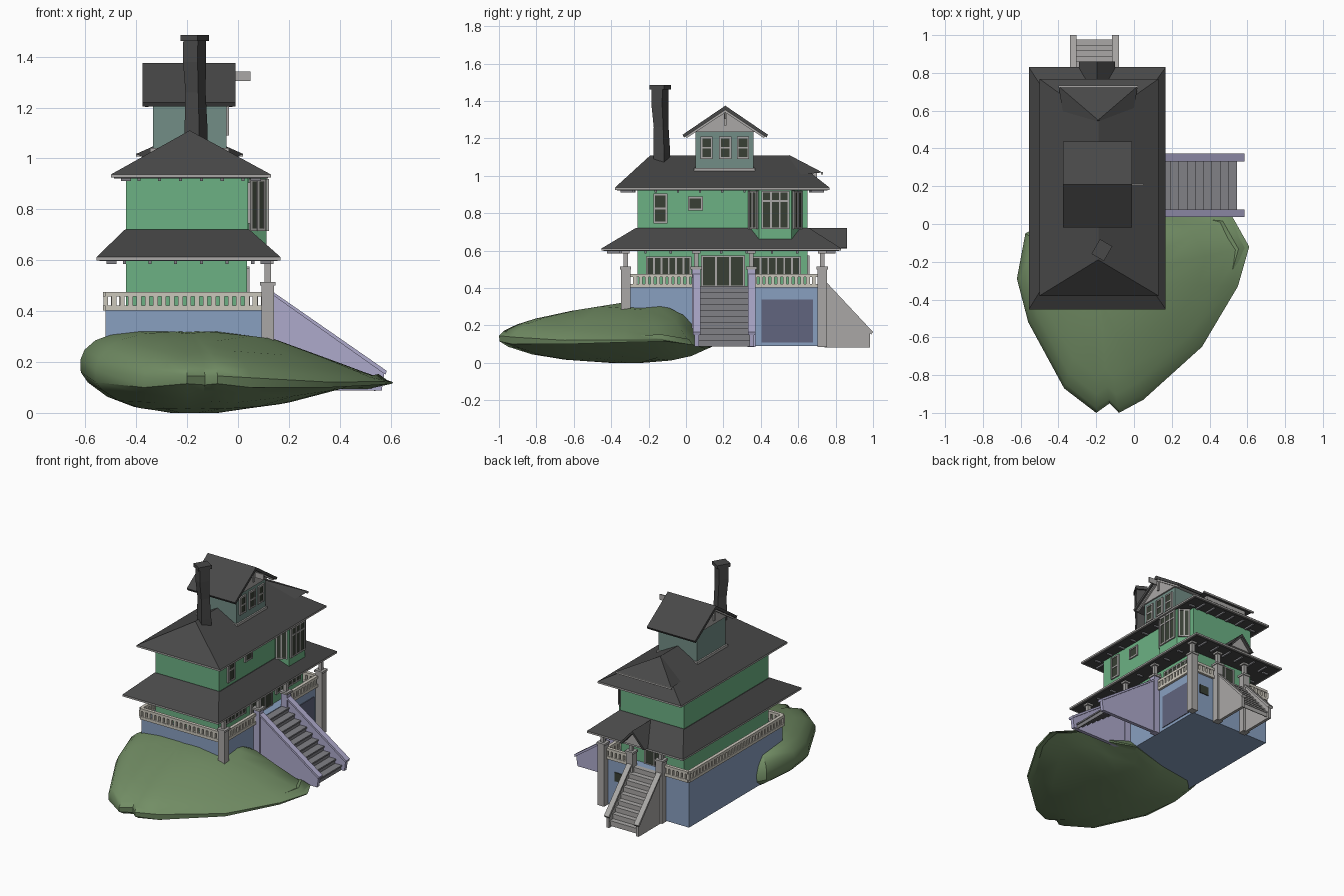
import bpy, bmesh, math
from mathutils import Matrix, Vector

if "Cube" in bpy.data.objects:
    bpy.data.objects.remove(bpy.data.objects["Cube"])

COL = dict(green=(.15, .44, .23), blue=(.25, .35, .53), roof=(.065, .065, .065), hill=(.17, .27, .13),
           lilac=(.42, .40, .60), cream=(.60, .57, .50), teal=(.17, .27, .24), glass=(.04, .05, .035),
           garage=(.12, .13, .21), trim=(.40, .39, .38), stone=(.22, .22, .24))
MATS = {}
for n, c in COL.items():
    MATS[n] = bpy.data.materials.new(n)
    MATS[n].diffuse_color = (*c, 1)
PARTS = {}


def add(name, mat, verts, faces, frame=None):
    """Append geometry to the named part."""
    bm, _ = PARTS.setdefault(name, (bmesh.new(), mat))
    vs = [bm.verts.new(frame @ Vector(v) if frame else v) for v in verts]
    for f in faces:
        bm.faces.new([vs[i] for i in f])


def loft(name, mat, rings, frame=None):
    """Skin a list of equal-sized rings, capped at both ends."""
    n = len(rings[0])
    faces = [tuple(range(n)), tuple((len(rings) - 1) * n + i for i in range(n))]
    for r in range(len(rings) - 1):
        for i in range(n):
            j = (i + 1) % n
            faces.append((r * n + i, r * n + j, r * n + n + j, r * n + n + i))
    add(name, mat, [v for ring in rings for v in ring], faces, frame)


def rect(x0, x1, y0, y1, z):
    return [(x0, y0, z), (x1, y0, z), (x1, y1, z), (x0, y1, z)]


def box(name, mat, x0, x1, y0, y1, z0, z1, frame=None):
    loft(name, mat, [rect(x0, x1, y0, y1, z0), rect(x0, x1, y0, y1, z1)], frame)


def prism(name, mat, axis, pts, a, b):
    """Extrude a profile: (y,z) along x, (x,z) along y or (x,y) along z."""
    def at(t):
        return [{'x': (t, p, q), 'y': (p, t, q), 'z': (p, q, t)}[axis] for p, q in pts]
    loft(name, mat, [at(a), at(b)])


def window(y0, y1, z0, z1, cols, rows, frame):
    """Window on a wall: local x points out of the wall, y along it."""
    t = .005
    box('window_glass', 'glass', -.01, .006, y0, y1, z0, z1, frame)
    for i in range(cols + 1):
        y = y0 + (y1 - y0) * i / cols
        box('window_frames', 'trim', 0, .010, y - t, y + t, z0 - t, z1 + t, frame)
    for i in range(rows + 1):
        z = z0 + (z1 - z0) * i / rows
        box('window_frames', 'trim', 0, .009, y0 - t, y1 + t, z - t, z + t, frame)


def wall(x, y, deg=0):
    return Matrix.Translation((x, y, 0)) @ Matrix.Rotation(math.radians(deg), 4, 'Z')


# Hill
rim = [(.52, .04, .095), (.61, -.12, .115), (.55, -.33, .11), (.36, -.65, .10), (.05, -.93, .10), (-.08, -1, .115),
       (-.13, -.95, .11), (-.2, -1, .115), (-.37, -.87, .10), (-.56, -.52, .12), (-.62, -.29, .16),
       (-.575, -.05, .14), (-.45, .02, .10), (-.2, .05, .09), (.1, .14, .085), (.3, .06, .09)]


def hill_ring(s, f):
    ring = []
    for x, y, z in rim:
        px, py = -.2 + (x + .2) * s, -.3 + (y + .3) * s
        if f >= 0:
            top = .32 - .16 * max(0, -.35 - py) - .33 * max(0, px - .05) - 1.1 * max(0, py + .04)
            pz = z + (max(top, z) - z) * f
        else:
            pz = z * (1 + f) + (.12 * max(0, px) if f > -1 else 0)
        ring.append((px, py, pz))
    return ring


loft('hill', 'hill', [hill_ring(*k) for k in
     ((.15, -1), (.5, -.85), (.75, -.6), (.93, -.25), (.995, 0), (1, .3), (.96, .55), (.86, .78), (.72, .92), (.45, 1),
      (.15, 1))])

# Basement, garage door, storeys
box('basement', 'blue', -.52, .095, -.30, .71, .09, .41)
box('garage_door', 'garage', .09, .10, .405, .68, .11, .34)
box('basement_window', 'glass', -.03, .04, .705, .716, .26, .32)
box('lower_storey', 'green', -.44, .035, -.26, .65, .40, .62)
box('upper_storey', 'green', -.44, .04, -.26, .65, .60, .935)

# Bay window
prism('bay', 'green', 'z', [(.03, .335), (.112, .39), (.112, .565), (.03, .62)], .66, .93)
window(-.07, .07, .72, .915, 3, 1, wall(.112, .478))
window(-.07, .07, .865, .915, 3, 1, wall(.112, .478))
for y, a in ((.3625, -54), (.5925, 54)):
    window(-.033, .033, .72, .915, 2, 1, wall(.074, y, a))

# Flat wall windows and doors
side = wall(.035, 0)
window(-.21, .025, .47, .565, 6, 1, side)
window(.355, .61, .47, .565, 6, 1, side)
window(.085, .31, .41, .57, 3, 1, side)
window(-.17, -.105, .75, .90, 1, 2, wall(.04, 0))
window(.015, .085, .82, .885, 1, 1, wall(.04, 0))
window(.15, .29, .41, .57, 2, 1, wall(0, .65, 90))

# Hipped roofs with pale fascia and eave brackets
for name, (x0, x1, y0, y1), z, top in (
        ('lower_roof', (-.557, .168, -.452, .83), .60, rect(-.445, .045, -.27, .66, .72)),
        ('upper_roof', (-.50, .13, -.38, .768), .925, rect(-.191, -.189, -.19, .545, 1.11))):
    box('fascia', 'trim', x0, x1, y0, y1, z, z + .012)
    loft(name, 'roof', [rect(x0, x1, y0, y1, z + .012), top])
    box(name, 'roof', x0 + .012, x1 - .012, y0 + .012, y1 - .012, z - .003, z + .003)
    for i in range(6):
        x = x0 + .11 + (x1 - x0 - .22) * i / 5
        for a, b in ((y0 + .03, y0 + .11), (y1 - .11, y1 - .03)):
            box('eave_brackets', 'stone', x - .006, x + .006, a, b, z - .014, z)
    for i in range(9):
        y = y0 + .1 + (y1 - y0 - .2) * i / 8
        for a, b in ((x0 + .04, x0 + .08), (x1 - .08, x1 - .04)):
            box('eave_brackets', 'stone', a, b, y - .006, y + .006, z - .014, z)

# Rear roof dormer
box('rear_dormer_wall', 'trim', -.35, -.03, .52, .70, .93, 1.018)
add('rear_dormer_roof', 'roof',
    [(-.40, .73, 1.018), (.02, .73, 1.018), (-.015, .53, 1.0), (-.365, .53, 1.0), (-.19, .55, 1.112)],
    [(3, 2, 1, 0), (0, 1, 4), (1, 2, 4), (2, 3, 4), (3, 0, 4)])
box('rear_dormer_fascia', 'trim', -.40, .02, .722, .732, 1.008, 1.02)

# Gable above the rear steps
prism('rear_porch_gable', 'roof', 'y',
      [(-.29, .615), (-.195, .72), (-.10, .615), (-.115, .612), (-.195, .70), (-.275, .612)], .60, .86)
prism('rear_porch_gable_face', 'trim', 'y', [(-.27, .615), (-.195, .70), (-.12, .615)], .62, .84)

# Attic tower
box('tower', 'teal', -.335, -.045, .05, .36, .98, 1.24)
box('tower_base_trim', 'trim', -.345, -.035, .042, .368, 1.025, 1.042)
prism('tower_gable', 'trim', 'x', [(.02, 1.235), (.21, 1.36), (.40, 1.235)], -.345, -.035)
prism('tower_roof', 'roof', 'x', [(-.018, 1.22), (.21, 1.375), (.438, 1.22), (.43, 1.205), (.21, 1.352), (-.01, 1.205)],
      -.375, -.01)
for x in (-.36, -.03):
    prism('tower_bargeboards', 'trim', 'x',
          [(-.005, 1.21), (.21, 1.355), (.425, 1.21), (.415, 1.203), (.21, 1.338), (.005, 1.203)], x - .006, x + .008)
    box('tower_bargeboards', 'trim', x - .006, x + .006, .204, .216, 1.27, 1.35)
box('tower_finial', 'trim', -.015, .05, .206, .214, 1.305, 1.342)
for y in (.11, .21, .305):
    window(y - .028, y + .028, 1.095, 1.205, 1, 2, wall(-.045, 0))


# Chimney
def square(s, y, z):
    return rect(-s / 2, s / 2, -s / 2 + y, s / 2 + y, z)


turn = wall(-.17, -.138, -30)
loft('chimney', 'roof', [square(.066, .01, 1.0), square(.066, .01, 1.12), square(.058, .006, 1.26),
                         square(.066, -.002, 1.38), square(.066, 0, 1.47)], turn)
box('chimney_cap', 'roof', -.038, .038, -.045, .045, 1.462, 1.485, turn)

# Porch posts with slim columns
for x, y, z0, lilac in ((.117, -.323, .262, 0), (.117, .055, .085, 1), (.117, .35, .085, 1), (.117, .728, .085, 0),
                        (-.322, .728, .085, 0), (-.098, .728, .085, 0)):
    def block(name, mat, r, a, b):
        box(name, mat, x - r, x + r, y - r, y + r, a, b)
    block('stair_posts' if lilac else 'porch_posts', 'lilac' if lilac else 'trim', .022 if lilac else .025, z0, .505)
    block('post_caps', 'trim', .030, .500, .514)
    block('columns', 'trim', .012, .51, .59)
    block('columns', 'trim', .022, .585, .602)


# Porch railing
def railing(x0, y0, x1, y1):
    d = Vector((x1 - x0, y1 - y0))
    f = wall(x0, y0, math.degrees(math.atan2(d.y, d.x)))
    for a, b in ((.402, .422), (.458, .476)):
        box('railing', 'cream', 0, d.length, -.011, .011, a, b, f)
    n = max(2, round(d.length / .032))
    for i in range(n + 1):
        c = d.length * i / n
        box('railing', 'cream', c - .0095, c + .0095, -.009, .009, .42, .46, f)


for seg in ((-.52, -.305, .10, -.305), (-.52, -.305, -.52, .715), (.10, -.305, .10, .04), (.10, .37, .10, .715),
            (-.52, .715, -.335, .715), (-.085, .715, .10, .715)):
    railing(*seg)

# Main side stairs
for i in range(10):
    x, z = .10 + .044 * i, .41 - .032 * i
    box('side_steps', 'stone', x, x + .05, .07, .34, z - .010, z)
    box('side_steps', 'stone', x + .038, x + .044, .07, .34, z - .035, z)
for y in (.058, .352):
    prism('stair_walls', 'lilac', 'y', [(.12, .088), (.12, .475), (.575, .155), (.565, .088)], y - .012, y + .012)
    prism('stair_wall_caps', 'lilac', 'y', [(.12, .475), (.12, .488), (.585, .165), (.58, .15)], y - .02, y + .02)

# Rear stairs
for i in range(9):
    y, z = .71 + .029 * i, .41 - .035 * i
    box('rear_steps', 'trim', -.315, -.105, y, y + .034, z - .01, z)
    box('rear_steps', 'trim', -.315, -.105, y + .024, y + .029, z - .038, z)
for x in (-.322, -.098):
    prism('rear_stair_walls', 'trim', 'x', [(.74, .082), (.74, .43), (.985, .16), (.985, .082)], x - .01, x + .01)
    prism('rear_stair_caps', 'trim', 'x', [(.74, .43), (.74, .443), (1, .165), (.99, .152)], x - .018, x + .018)

# Turn every part into an object
for name, (bm, mat) in PARTS.items():
    bmesh.ops.recalc_face_normals(bm, faces=bm.faces[:])
    me = bpy.data.meshes.new(name)
    bm.to_mesh(me)
    bm.free()
    ob = bpy.data.objects.new(name, me)
    bpy.context.collection.objects.link(ob)
    me.materials.append(MATS[mat])
    if name == 'hill':
        bpy.context.view_layer.objects.active = ob
        ob.select_set(True)
        bpy.ops.object.shade_smooth_by_angle(angle=math.radians(40))

for m in bpy.data.materials:
    if m.users and not m.is_grease_pencil:
        m.use_nodes = True
        m.node_tree.nodes["Principled BSDF"].inputs["Base Color"].default_value = m.diffuse_color
